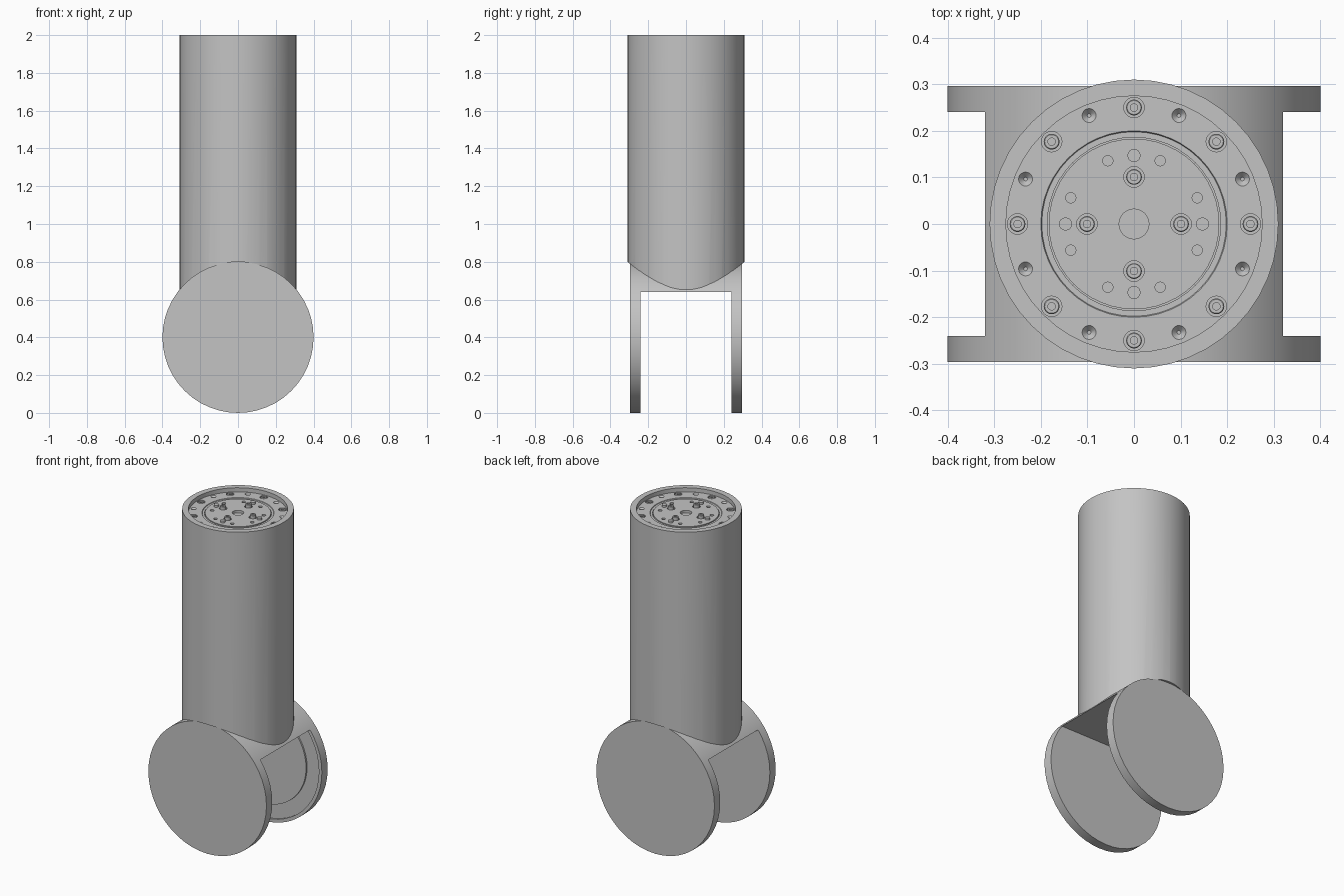
import bpy, bmesh, math
from mathutils import Matrix, Vector

cube = bpy.data.objects.get("Cube")
if cube:
    bpy.data.objects.remove(cube, do_unlink=True)

grey = bpy.data.materials.new("machined grey")
grey.use_nodes = True
colour = (0.55, 0.55, 0.55, 1)
grey.diffuse_color = colour
grey.node_tree.nodes["Principled BSDF"].inputs["Base Color"].default_value = colour

TOP = 2.0
FLOOR = 1.975
HUB_R, HUB_Z, HUB_Y, INNER_Y = 0.4, 0.4, 0.296, 0.24
BRIDGE_Z = 0.64
SIDES = 48
UPRIGHT = Matrix.Identity(4)
ALONG_Y = Matrix.Translation((0, 0, HUB_Z)) @ Matrix.Rotation(math.pi / 2, 4, 'X')


def lathe(name, profile, centres=((0, 0),), sides=SIDES, matrix=UPRIGHT):
    """Closed solid from (radius, height) points, repeated at each centre."""
    bm = bmesh.new()
    for cx, cy in centres:
        rings = []
        for r, h in profile:
            rings.append([bm.verts.new((cx + r * math.cos(math.tau * i / sides),
                                        cy + r * math.sin(math.tau * i / sides), h))
                          for i in range(sides)])
        for a, b in zip(rings, rings[1:]):
            for i in range(sides):
                j = (i + 1) % sides
                bm.faces.new((a[i], a[j], b[j], b[i]))
        bm.faces.new(rings[0][::-1])
        bm.faces.new(rings[-1])
    bmesh.ops.recalc_face_normals(bm, faces=bm.faces)
    bm.transform(matrix)
    mesh = bpy.data.meshes.new(name)
    bm.to_mesh(mesh)
    bm.free()
    obj = bpy.data.objects.new(name, mesh)
    bpy.context.collection.objects.link(obj)
    mesh.materials.append(grey)
    return obj


def cut(obj, cutter):
    """Subtract the cutter from the object and discard it."""
    mod = obj.modifiers.new("cut", 'BOOLEAN')
    mod.operation, mod.solver, mod.object = 'DIFFERENCE', 'EXACT', cutter
    bpy.context.view_layer.objects.active = obj
    bpy.ops.object.modifier_apply(modifier=mod.name)
    bpy.data.objects.remove(cutter, do_unlink=True)


def circle(radius, count, start=0.0):
    return [(radius * math.cos(math.radians(start) + math.tau * i / count),
             radius * math.sin(math.radians(start) + math.tau * i / count))
            for i in range(count)]


def drill(obj, centres, radius, depth, tip=None, sides=20):
    tip = radius if tip is None else tip
    top = FLOOR + 0.002
    cut(obj, lathe("drill", [(tip, FLOOR - depth), (radius, FLOOR), (radius, top)],
                   centres, sides))


def bolts(name, centres, height):
    """Round bolt heads with a hexagonal-depth socket."""
    head = FLOOR + height
    lathe(name, [(0.017, FLOOR - 0.015), (0.017, head - 0.002), (0.015, head),
                 (0.008, head), (0.008, head - 0.008)], centres, 18)


# Main tube with recessed top and a groove around the inner flange
tube = lathe("main_tube", [
    (0.31, 0.5), (0.31, TOP), (0.275, TOP), (0.275, FLOOR),
    (0.2, FLOOR), (0.198, FLOOR - 0.004), (0.186, FLOOR - 0.004),
    (0.186, FLOOR - 0.012), (0.183, FLOOR - 0.012), (0.183, FLOOR)])
cut(tube, lathe("saddle_cutter", [(HUB_R, -0.6), (HUB_R, 0.6)], matrix=ALONG_Y))

# Holes in the flange
outer_bolts, inner_bolts = circle(0.25, 8), circle(0.101, 4)
drill(tube, outer_bolts, 0.022, 0.015)
drill(tube, circle(0.252, 8, 22.5), 0.015, 0.012, 0.004)
drill(tube, inner_bolts, 0.022, 0.015)
drill(tube, circle(0.147, 8, 22.5) , 0.011, 0.012)
drill(tube, [(0, 0)], 0.032, 0.015, sides=32)

# Fasteners and locating pins
bolts("outer_bolts", outer_bolts, 0.0)
bolts("inner_bolts", inner_bolts, 0.018)
lathe("locating_pins", [(0.014, FLOOR - 0.01), (0.014, FLOOR + 0.012)],
      circle(0.147, 4), 18)

# Fork cheeks; the rear one has a shallow ring groove on its inner face
lathe("front_cheek", [(HUB_R, INNER_Y), (HUB_R, HUB_Y)], matrix=ALONG_Y)
lathe("rear_cheek", [
    (HUB_R, -HUB_Y), (HUB_R, -INNER_Y), (0.38, -INNER_Y), (0.38, -INNER_Y - 0.01),
    (0.293, -INNER_Y - 0.01), (0.293, -INNER_Y)], matrix=ALONG_Y)

# Bridge joining the cheeks, flat underneath
bridge = lathe("fork_bridge", [(HUB_R, -INNER_Y), (HUB_R, INNER_Y)], matrix=ALONG_Y)
bm = bmesh.new()
bm.from_mesh(bridge.data)
sliced = bmesh.ops.bisect_plane(bm, geom=bm.verts[:] + bm.edges[:] + bm.faces[:],
                                plane_co=Vector((0, 0, BRIDGE_Z)),
                                plane_no=Vector((0, 0, 1)), clear_inner=True)
bmesh.ops.holes_fill(bm, edges=[e for e in bm.edges if e.is_boundary])
bmesh.ops.recalc_face_normals(bm, faces=bm.faces)
bm.to_mesh(bridge.data)
bm.free()

# Smooth round walls, sharp rims
for obj in bpy.context.scene.objects:
    obj.select_set(obj.type == 'MESH')
bpy.context.view_layer.objects.active = tube
bpy.ops.object.shade_smooth_by_angle(angle=math.radians(30))
